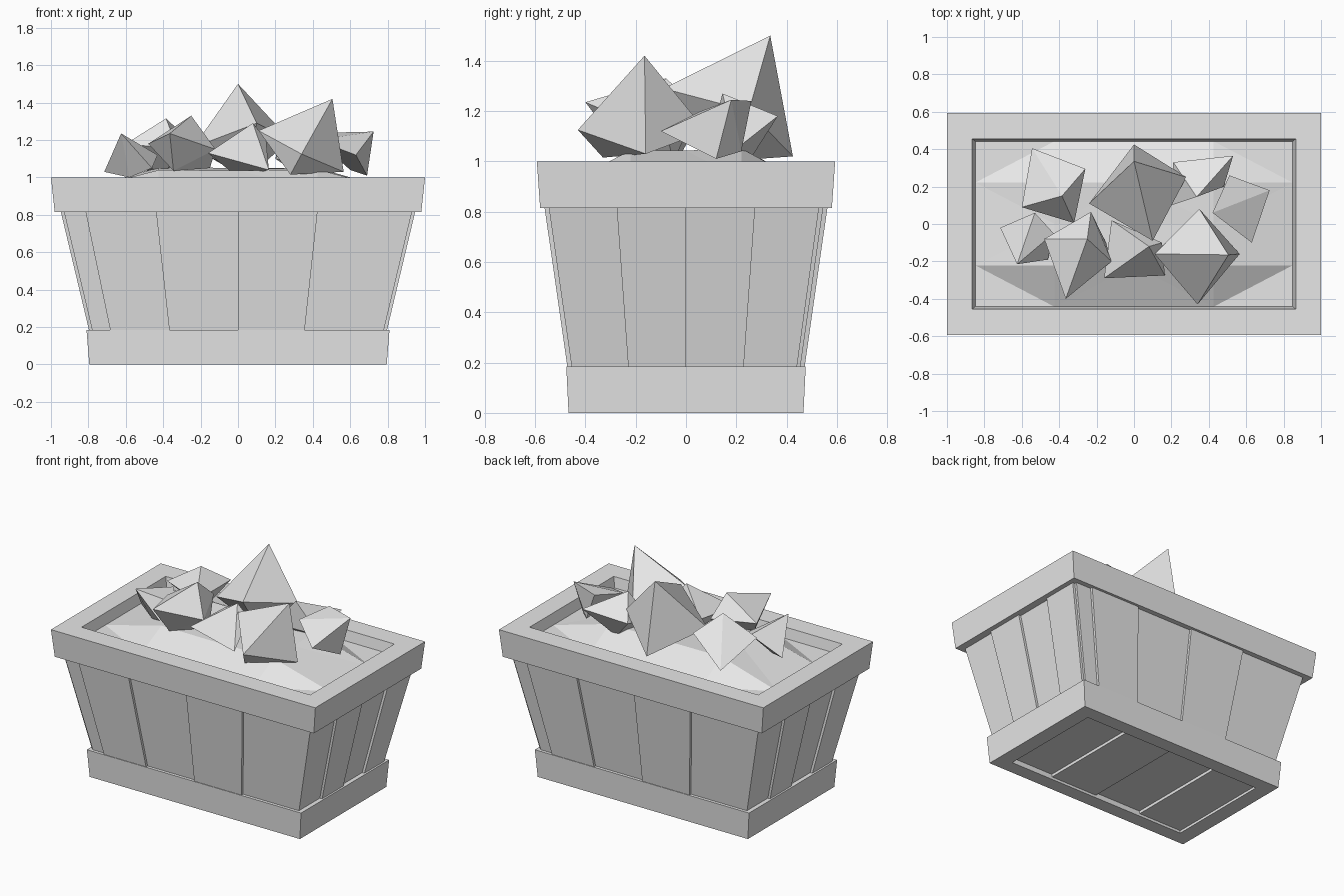
import bpy
import bmesh
import random
from mathutils import Vector

random.seed(4)
cube = bpy.data.objects.get("Cube")
if cube:
    bpy.data.objects.remove(cube)

grey = bpy.data.materials.new("plain grey")
grey.use_nodes = True
grey.diffuse_color = (0.8, 0.8, 0.8, 1)
grey.node_tree.nodes["Principled BSDF"].inputs["Base Color"].default_value = (0.8, 0.8, 0.8, 1)


def finish(name, bm):
    bmesh.ops.recalc_face_normals(bm, faces=bm.faces)
    mesh = bpy.data.meshes.new(name)
    bm.to_mesh(mesh)
    bm.free()
    mesh.materials.append(grey)
    obj = bpy.data.objects.new(name, mesh)
    bpy.context.collection.objects.link(obj)
    return obj


def hull(name, points):
    """Closed solid wrapped around a few points."""
    bm = bmesh.new()
    for p in points:
        bm.verts.new(p)
    result = bmesh.ops.convex_hull(bm, input=bm.verts)
    loose = [v for v in result["geom_interior"] if isinstance(v, bmesh.types.BMVert)]
    bmesh.ops.delete(bm, geom=loose, context="VERTS")
    bmesh.ops.dissolve_limit(bm, angle_limit=0.02, verts=bm.verts, edges=bm.edges)
    return finish(name, bm)


def rectangle(x, y, z):
    return [(-x, -y, z), (x, -y, z), (x, y, z), (-x, y, z)]


def frame(name, *loops):
    """Rectangular frame whose cross-section runs through the given loops."""
    bm = bmesh.new()
    rings = [[bm.verts.new(p) for p in rectangle(*loop)] for loop in loops]
    for a, b in zip(rings, rings[1:] + rings[:1]):
        for i in range(4):
            j = (i + 1) % 4
            bm.faces.new((a[i], a[j], b[j], b[i]))
    return finish(name, bm)


# Rim and base frames
frame("top_rim", (0.98, 0.58, 0.815), (1, 0.593, 1), (0.865, 0.455, 1), (0.82, 0.42, 0.815))
frame("base_frame", (0.795, 0.467, 0), (0.81, 0.476, 0.185), (0.72, 0.4, 0.185), (0.69, 0.37, 0))


# Tapered planter body
def half_x(z):
    return 0.78 + 0.238 * (z - 0.185)


def half_y(z):
    return 0.455 + 0.143 * (z - 0.185)


LOW, HIGH = 0.06, 0.9
hull("planter_body", [p for z in (LOW, HIGH) for p in rectangle(half_x(z), half_y(z), z)])


# Raised wall boards, repeated half a turn round on the opposite wall
def wall_board(name, start, end, on_side):
    for label, turn in (("a", 1), ("b", -1)):
        points = []
        for z in (LOW + 0.08, HIGH - 0.04):
            for u in (start, end):
                for depth in (-0.02, 0.017):
                    if on_side:
                        p = (half_x(z) + depth, u * half_y(z), z)
                    else:
                        p = (u * half_x(z), -half_y(z) - depth, z)
                    points.append((p[0] * turn, p[1] * turn, z))
        hull(name + "_" + label, points)


wall_board("long_board_outer", -0.876, -0.468, False)
wall_board("long_board_inner", 0, 0.457, False)
wall_board("side_board_inner", -0.505, 0, True)
wall_board("side_board_outer", 0.5, 0.97, True)

# Floor boards under the planter
for i in range(4):
    x = -0.72 + 0.36 * i
    z = 0.02 + 0.02 * (i % 2)
    hull("floor_board_%d" % (i + 1),
         [(x + dx, y, z + dz) for dx in (0, 0.36) for y in (-0.39, 0.39) for dz in (0, 0.05)])

# Mounded filling
bm = bmesh.new()
bmesh.ops.create_grid(bm, x_segments=4, y_segments=4, size=1)
for v in bm.verts:
    edge = max(abs(v.co.x), abs(v.co.y))
    if edge > 0.9:
        z = 0.93
    else:
        z = 1.045 + random.uniform(-0.01, 0.01)
    v.co = Vector((v.co.x * 0.848, v.co.y * 0.443, z))
bmesh.ops.triangulate(bm, faces=bm.faces)
finish("filling_mound", bm)

# Faceted rocks
hull("tall_back_rock", [(0, .335, 1.5), (0, .425, 1.02), (-.24, .11, 1.16), (.28, .25, 1.2),
                        (.1, -.09, 1.29), (.05, .15, 1)])
hull("front_right_rock", [(.505, -.165, 1.42), (.11, -.16, 1.25), (.34, -.43, 1.125),
                          (.565, -.16, 1.03), (.28, -.33, 1.015), (.35, .08, 1.12)])
hull("far_right_rock", [(.725, .18, 1.245), (.63, -.1, 1.12), (.42, .06, 1.2),
                        (.51, .26, 1.24), (.69, .12, 1.01), (.6, .22, 1.04)])
hull("back_right_rock", [(.21, .33, 1.15), (.53, .365, 1.18), (.335, .145, 1.27),
                         (.2, .1, 1.1), (.48, .2, 1.05), (.35, .25, 1)])
hull("back_left_rock", [(-.385, .15, 1.315), (-.545, .405, 1.06), (-.26, .295, 1.2),
                        (-.6, .09, 1.18), (-.32, .005, 1.15), (-.4, .2, 1)])
hull("far_left_rock", [(-.625, -.215, 1.235), (-.715, -.02, 1.03), (-.53, .06, 1.17),
                       (-.43, -.05, 1.12), (-.46, -.19, 1.05), (-.58, -.1, 1)])
hull("front_left_rock", [(-.25, -.08, 1.33), (-.365, -.4, 1.235), (-.48, -.08, 1.18),
                         (-.23, .065, 1.2), (-.12, -.2, 1.15), (-.345, -.25, 1.035), (-.15, -.1, 1.05)])
hull("middle_rock", [(.08, -.12, 1.29), (-.16, -.29, 1.13), (-.12, .02, 1.15),
                     (.165, -.275, 1.04), (.15, -.1, 1.2), (0, -.05, 1)])
